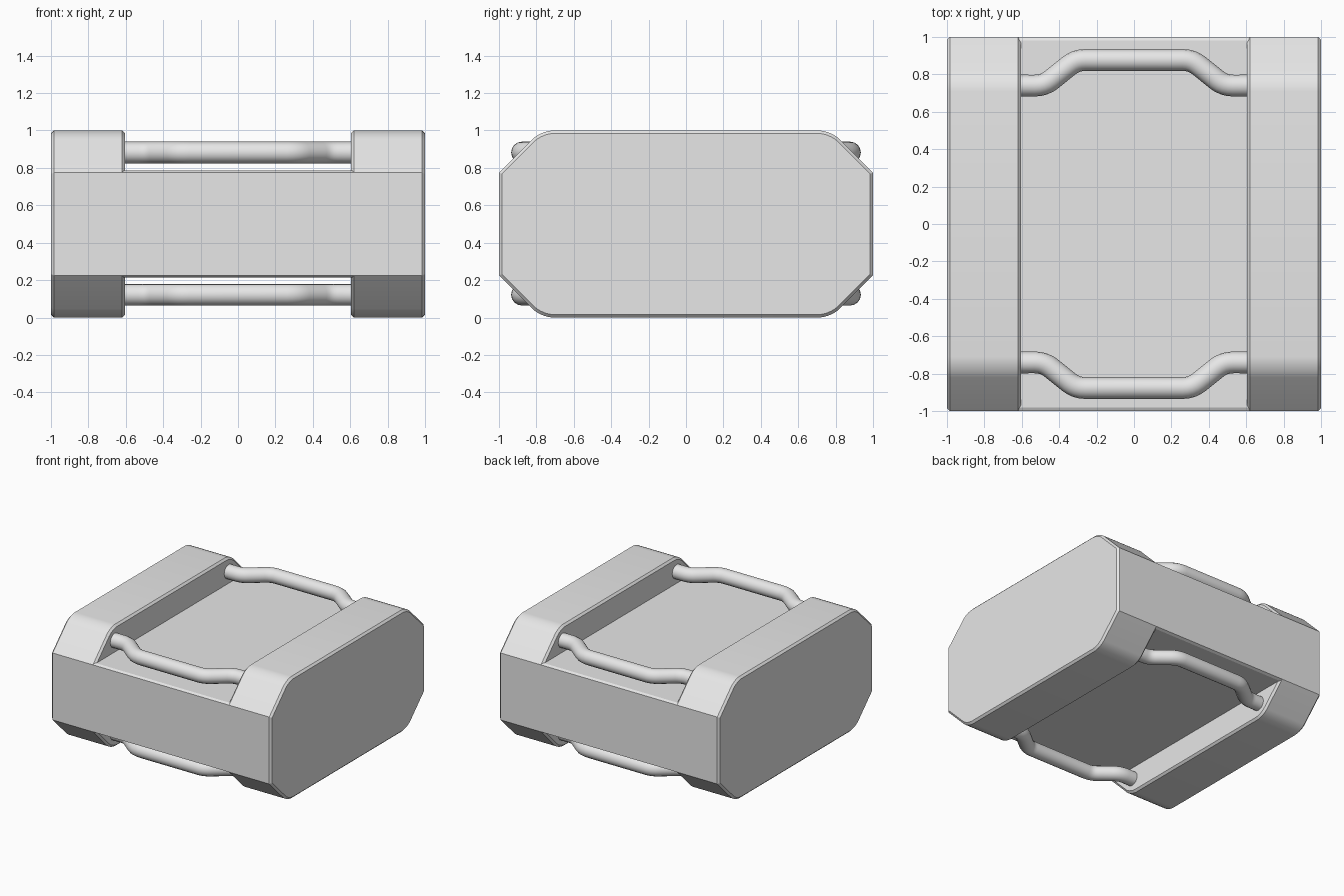
import bpy
import bmesh
from mathutils import Vector

cube = bpy.data.objects.get("Cube")
if cube:
    bpy.data.objects.remove(cube, do_unlink=True)

grey = bpy.data.materials.new("plain grey")
grey.use_nodes = True
grey.diffuse_color = (0.8, 0.8, 0.8, 1)
grey.node_tree.nodes["Principled BSDF"].inputs["Base Color"].default_value = (0.8, 0.8, 0.8, 1)

MID = 0.5  # mirror height of the whole body


def finish(obj):
    bpy.ops.object.select_all(action='DESELECT')
    obj.select_set(True)
    bpy.context.view_layer.objects.active = obj
    bpy.ops.object.shade_smooth_by_angle(angle=0.45)


def prism(name, quarter, x0, x1, round_off=0, chamfer=0):
    """Extrude a profile along x; quarter = (y, height above MID), mirrored twice."""
    half = quarter + [(-y, h) for y, h in reversed(quarter)]
    loop = half + [(-y, -h) for y, h in half]
    bm = bmesh.new()
    face = bm.faces.new([bm.verts.new((x0, y, MID + h)) for y, h in loop])
    ext = bmesh.ops.extrude_face_region(bm, geom=[face])
    moved = [v for v in ext["geom"] if isinstance(v, bmesh.types.BMVert)]
    bmesh.ops.translate(bm, verts=moved, vec=(x1 - x0, 0, 0))
    bmesh.ops.recalc_face_normals(bm, faces=bm.faces)
    if round_off:  # soften the top and bottom corners
        edges = [e for e in bm.edges
                 if abs(e.verts[0].co.x - e.verts[1].co.x) > 0.1
                 and abs(e.verts[0].co.z - MID) > 0.45]
        bmesh.ops.bevel(bm, geom=edges, offset=round_off, segments=5,
                        profile=0.5, affect='EDGES')
    if chamfer:  # break the rims of both end caps
        rims = [e for e in bm.edges if abs(e.verts[0].co.x - e.verts[1].co.x) < 1e-4]
        bmesh.ops.bevel(bm, geom=rims, offset=chamfer, segments=1,
                        profile=0.5, affect='EDGES')
    mesh = bpy.data.meshes.new(name)
    bm.to_mesh(mesh)
    bm.free()
    obj = bpy.data.objects.new(name, mesh)
    bpy.context.collection.objects.link(obj)
    mesh.materials.append(grey)
    finish(obj)


def rounded(path, reach=0.05, steps=4):
    """Replace inner corners of a path with short quadratic curves."""
    pts = [Vector(p) for p in path]
    out = [pts[0]]
    for a, b, c in zip(pts, pts[1:], pts[2:]):
        s = b + (a - b).normalized() * reach
        e = b + (c - b).normalized() * reach
        for i in range(steps + 1):
            t = i / steps
            out.append(s * (1 - t) ** 2 + b * (2 * t * (1 - t)) + e * t ** 2)
    return out + [pts[-1]]


def handle(name, side, z):
    right = [(-0.62, 0.74), (-0.48, 0.74), (-0.31, 0.877)]
    path = right + [(-x, y) for x, y in reversed(right)]
    pts = rounded([(x, side * y, z) for x, y in path])
    curve = bpy.data.curves.new(name, 'CURVE')
    curve.dimensions = '3D'
    curve.bevel_depth = 0.058
    curve.bevel_resolution = 6
    curve.use_fill_caps = True
    spline = curve.splines.new('POLY')
    spline.points.add(len(pts) - 1)
    for p, co in zip(spline.points, pts):
        p.co = (*co, 1)
    curve.materials.append(grey)
    obj = bpy.data.objects.new(name, curve)
    bpy.context.collection.objects.link(obj)
    bpy.ops.object.select_all(action='DESELECT')
    obj.select_set(True)
    bpy.context.view_layer.objects.active = obj
    bpy.ops.object.convert(target='MESH')
    finish(bpy.context.object)


# Side blocks with cut corners
for label, s in (("left", 1), ("right", -1)):
    prism(label + "_side_block", [(1, 0.275), (0.775, 0.5)],
          s * 0.603, s * 1.0, round_off=0.065, chamfer=0.016)

# Slab joining the blocks
prism("centre_slab", [(1, 0.275), (0.98, 0.285)], -0.98, 0.98)

# Four cranked carrying bars
for end, s in (("front", -1), ("back", 1)):
    handle(end + "_upper_handle", s, MID + 0.382)
    handle(end + "_lower_handle", s, MID - 0.378)
